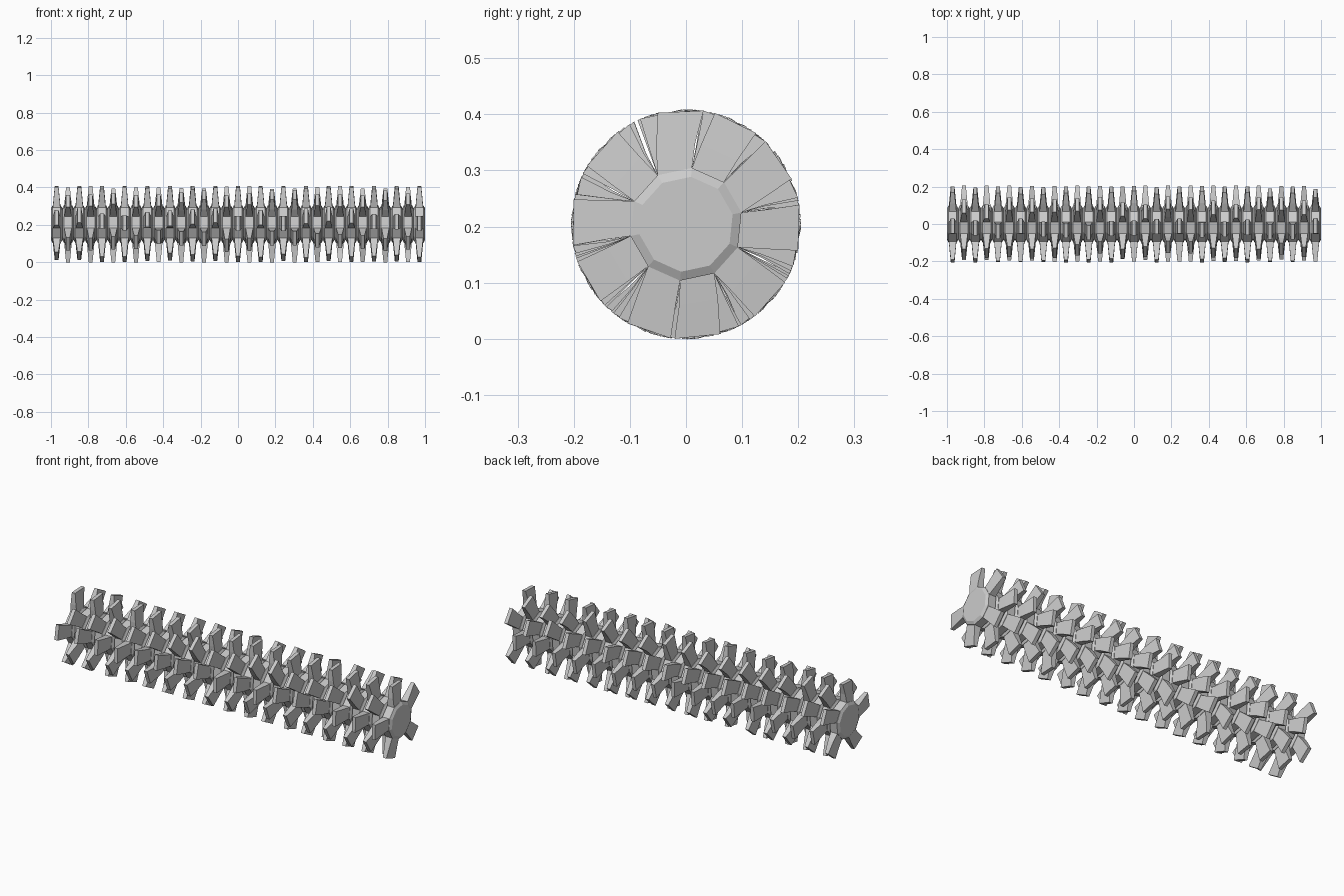
import bpy, bmesh, random
from math import radians, cos, sin

if "Cube" in bpy.data.objects:
    bpy.data.objects.remove(bpy.data.objects["Cube"])

random.seed(4)
N = 33                 # rings along the roller
PITCH = 2.0 / N
CZ = 0.204             # axis height


def point(x, r, deg):
    a = radians(deg)
    return (x, r * cos(a), r * sin(a))


def loft(bm, loops):
    """Skin a list of equal-length point loops and cap both ends."""
    rows = [[bm.verts.new(p) for p in loop] for loop in loops]
    n = len(rows[0])
    for a, b in zip(rows, rows[1:]):
        for i in range(n):
            j = (i + 1) % n
            bm.faces.new((a[i], a[j], b[j], b[i]))
    bm.faces.new(rows[0][::-1])
    bm.faces.new(rows[-1])


# hub profile with chamfered rims: offset along axis, radius
HUB = [(-PITCH / 2, 0.085), (-0.022, 0.101), (0.022, 0.101), (PITCH / 2, 0.085)]
# tooth sections: radius, half thickness, leading and trailing angle, tip sway
TOOTH = [(0.088, 0.020, 48, 12, 0),
         (0.101, 0.020, 48, 12, 0),
         (0.145, 0.016, 43, 15, 0.5),
         (0.205, 0.010, 39, 16, 1)]


def ring_mesh(name):
    bm = bmesh.new()
    # ten-sided hub
    loft(bm, [[point(x, r, 12 + 36 * k) for k in range(10)] for x, r in HUB])
    # five teeth on alternate hub sides, tips swaying a little
    for k in range(5):
        t, sway = 72 * k, random.uniform(-8, 8)
        loft(bm, [[point(-w, r, a + t + s * sway), point(w, r, a + t + s * sway),
                   point(w, r, b + t + s * sway), point(-w, r, b + t + s * sway)]
                  for r, w, a, b, s in TOOTH])
    bmesh.ops.recalc_face_normals(bm, faces=bm.faces)
    mesh = bpy.data.meshes.new(name)
    bm.to_mesh(mesh)
    bm.free()
    return mesh


# rings side by side, teeth staggered by half a step from one to the next
for i in range(N):
    name = f"toothed_ring_{i + 1:02d}"
    ring = bpy.data.objects.new(name, ring_mesh(name))
    ring.location = (-1 + PITCH * (i + 0.5), 0, CZ)
    ring.rotation_euler.x = radians(36 * ((N - 1 - i) % 2))
    bpy.context.collection.objects.link(ring)
